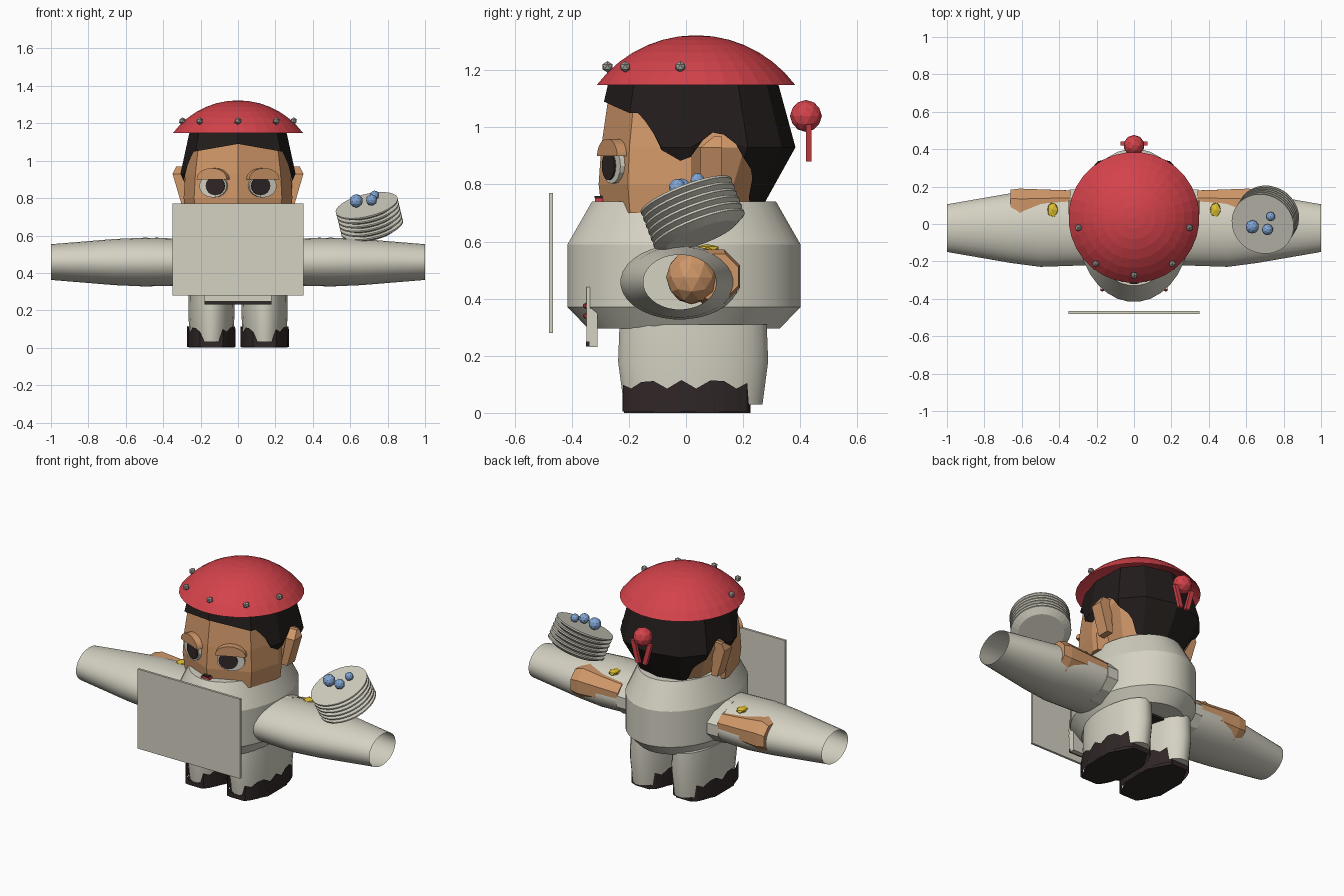
import bpy, bmesh, math
from mathutils import Vector, Matrix

if "Cube" in bpy.data.objects:
    bpy.data.objects.remove(bpy.data.objects["Cube"])


def material(name, r, g, b):
    m = bpy.data.materials.new(name)
    m.use_nodes = True
    m.diffuse_color = (r, g, b, 1)
    bsdf = m.node_tree.nodes["Principled BSDF"]
    bsdf.inputs["Base Color"].default_value = (r, g, b, 1)
    bsdf.inputs["Roughness"].default_value = 0.8
    return m


CREAM = material("cream cloth", 0.66, 0.64, 0.54)
RED = material("hat red", 0.66, 0.055, 0.07)
SKIN = material("skin", 0.63, 0.31, 0.14)
HAIR = material("hair black", 0.016, 0.012, 0.011)
DARK = material("shoe brown", 0.03, 0.02, 0.02)
BLUE = material("berry blue", 0.22, 0.38, 0.66)
YELLOW = material("yellow", 0.72, 0.52, 0.03)
STEEL = material("stud grey", 0.35, 0.34, 0.31)


def finish(name, bm, mat, smooth=None):
    bmesh.ops.remove_doubles(bm, verts=bm.verts, dist=0.0002)
    bmesh.ops.recalc_face_normals(bm, faces=bm.faces)
    mesh = bpy.data.meshes.new(name)
    bm.to_mesh(mesh)
    bm.free()
    mesh.materials.append(mat)
    ob = bpy.data.objects.new(name, mesh)
    bpy.context.collection.objects.link(ob)
    if smooth:
        bpy.ops.object.select_all(action="DESELECT")
        ob.select_set(True)
        bpy.context.view_layer.objects.active = ob
        bpy.ops.object.shade_smooth_by_angle(angle=math.radians(smooth))
    return ob


def loft(name, rings, mat, bottom=True, top=True, smooth=None, closed=True):
    bm = bmesh.new()
    rows = [[bm.verts.new(p) for p in ring] for ring in rings]
    n = len(rows[0])
    for a, b in zip(rows, rows[1:]):
        for i in range(n if closed else n - 1):
            j = (i + 1) % n
            bm.faces.new((a[i], a[j], b[j], b[i]))
    if bottom:
        bm.faces.new(rows[0])
    if top:
        bm.faces.new(rows[-1])
    return finish(name, bm, mat, smooth)


def ellipse(cx, cy, z, a, b, n=24):
    steps = [(i + 0.5) * math.tau / n for i in range(n)]
    return [(cx + a * math.cos(t), cy + b * math.sin(t), z) for t in steps]


def across(x, cy, cz, b, c, n=24):
    return [(x, p[0], p[1]) for p in ellipse(cy, cz, 0, b, c, n)]


def box(name, low, high, mat):
    ring = [(low[0], low[1]), (high[0], low[1]), (high[0], high[1]), (low[0], high[1])]
    return loft(name, [[(x, y, z) for x, y in ring] for z in (low[2], high[2])], mat)


def ball(name, centre, scale, mat, detail=1, smooth=None):
    bm = bmesh.new()
    bmesh.ops.create_icosphere(bm, subdivisions=detail, radius=1)
    bm.transform(Matrix.Translation(centre) @ Matrix.Diagonal((*scale, 1)))
    return finish(name, bm, mat, smooth)


def lerp(table, v):
    for (a, p), (b, q) in zip(table, table[1:]):
        if v <= b:
            return p + (q - p) * max(0, v - a) / (b - a)
    return table[-1][1]


# Torso
TORSO = [(0.295, 0.82), (0.37, 1), (0.59, 1), (0.74, 0.79)]
loft("torso", [ellipse(0, -0.007, z, 0.305 * s, 0.41 * s, 32) for z, s in TORSO], CREAM, smooth=20)
box("crotch", (-0.1, -0.15, 0.282), (0.1, 0.2, 0.294), DARK)

# Head and hair share one plan, swelling and shrinking with height
HALF = [(0, -0.30), (0.23, -0.20), (0.285, -0.02), (0.275, 0.2), (0.18, 0.31), (0, 0.355)]
plan = []
for (x0, y0), (x1, y1) in zip(HALF, HALF[1:]):
    plan += [(x0 + (x1 - x0) * k / 6, y0 + (y1 - y0) * k / 6) for k in range(6)]
plan.append(HALF[-1])
plan += [(-x, y) for x, y in plan[-2:0:-1]]
HAIR_SIZE = [(0.7, 0.72), (0.93, 1.08), (1.165, 0.9)]
FACE_SIZE = [(0.7, 0.98), (0.8, 1.02), (0.93, 0.99), (1.16, 0.88)]
HAIRLINE = [(-0.30, 1.09), (-0.2, 1.05), (-0.17, 1.05), (-0.12, 1.0), (-0.08, 0.92), (0, 0.87),
            (0.05, 0.95), (0.1, 0.99), (0.15, 0.96), (0.2, 0.89), (0.25, 0.84), (0.28, 0.73)]


def skull(z):
    back, front = 0.95 * lerp(HAIR_SIZE, z), lerp(FACE_SIZE, z)
    size = [front if y < 0.05 else back for x, y in plan]
    return [(x * s, y * s, z) for (x, y), s in zip(plan, size)]


loft("head", [skull(z) for z in (0.7, 0.8, 0.93, 1.15)], SKIN)
hair_rows = []
for level in (0, 0.93, 1.05, 1.165):
    row = []
    for x, y in plan:
        z = max(level, lerp(HAIRLINE, y))
        s = lerp(HAIR_SIZE, z)
        row.append((x * s, y * s, z))
    hair_rows.append(row)
loft("hair", hair_rows, HAIR, bottom=False)

# Hat dome, studs and bobble with two tails
dome = []
for k in range(8):
    t = math.asin(0.8) * (1 - k / 7.05)
    dome.append(ellipse(0, 0.035, 0.885 + 0.4375 * math.cos(t), 0.4375 * math.sin(t), 0.4375 * math.sin(t), 32))
loft("hat", dome, RED, bottom=False)
for x, y in [(0, -0.275), (0.205, -0.213), (-0.205, -0.213), (0.297, -0.02), (-0.297, -0.02)]:
    ball("hat_stud", (x, y, 1.212), (0.02, 0.02, 0.02), STEEL)
ball("bobble", (0, 0.42, 1.04), (0.056, 0.056, 0.056), RED, 2)

# Face: layered eyes set on the slanted cheeks
def eye_plate(name, side, cx, cz, rx, rz, depth, mat, start=0, end=math.tau):
    out = Vector((0.4 * side, -0.917, 0))
    along = Vector((0.917 * side, 0.4, 0))
    base = Vector((side * 0.125, -0.248, cz)) + along * (cx - 0.125)
    steps = [start + (end - start) * i / 16 for i in range(16 if end > 6 else 17)]
    ring = [base + along * (rx * math.cos(t)) + Vector((0, 0, rz * math.sin(t))) for t in steps]
    loft(name, [[p - out * 0.02 for p in ring], [p + out * depth for p in ring]], mat)


for side, word in ((1, "left_"), (-1, "right_")):
    eye_plate(word + "eye_white", side, 0.128, 0.865, 0.08, 0.062, 0.016, CREAM)
    eye_plate(word + "iris", side, 0.113, 0.865, 0.055, 0.05, 0.022, DARK)
    eye_plate(word + "eyelid", side, 0.128, 0.9, 0.088, 0.06, 0.032, SKIN, 0, math.pi)

    # Ear leaning backwards
    ear = [(0.76, 0.05, 0.26, 0.3), (0.93, 0.05, 0.27, 0.35), (0.97, 0.1, 0.27, 0.33)]
    loft(word + "ear", [[(side * a, y, z), (side * b, y, z), (side * b, 0.125, z), (side * a, 0.125, z)]
                        for z, y, a, b in ear], SKIN)

    # Bobble tail
    tail = []
    for x, z in ((0.022, 0.88), (0.058, 1.01)):
        tail.append([(side * (x + dx), 0.43 + dy, z) for dx, dy in
                     ((-0.014, -0.01), (0.014, -0.01), (0.014, 0.01), (-0.014, 0.01))])
    loft(word + "bobble_tail", tail, RED)

    # Open sleeve with a shoulder band
    sleeve = [(0.26, 0.2, 0.125), (0.5, 0.208, 0.131), (0.66, 0.187, 0.124), (1, 0.128, 0.096)]
    loft(word + "sleeve", [across(side * x, -0.022, 0.458, b, c, 32) for x, b, c in sleeve],
         CREAM, False, False, 40)
    loft(word + "shoulder_band", [across(side * x, -0.01, 0.458, 0.2, 0.128, 12) for x in (0.25, 0.345)], CREAM)

    # Bare arm showing through the sleeve, with a hand inside
    arm = [(0.34, 0.11, 0.075), (0.46, 0.105, 0.085), (0.61, 0.095, 0.102), (0.66, 0.105, 0.085)]
    loft(word + "arm", [across(side * x, y, 0.478, r, r, 8) for x, y, r in arm], SKIN)
    ball(word + "hand", (side * 0.64, 0.02, 0.475), (0.09, 0.09, 0.095), SKIN, 2)
    ball(word + "arm_jewel", (side * 0.435, 0.075, 0.575), (0.032, 0.045, 0.016), YELLOW)

    # Trouser leg
    leg = [(0.03, 0.115, 0.245), (0.18, 0.125, 0.265), (0.31, 0.122, 0.26)]
    loft(word + "leg", [ellipse(side * 0.142, 0.025, z, a, b) for z, a, b in leg], CREAM, smooth=40)

    # Shoe: flat sole and a ragged upper that leaves the toe and heel bare
    sole = ellipse(side * 0.142, 0.005, 0, 0.134, 0.24, 8)
    loft(word + "sole", [sole, [(x, y, 0.03) for x, y, z in sole]], DARK)
    low, high = [], []
    for i, (x, y, z) in enumerate(ellipse(side * 0.142, 0.01, 0, 0.13, 0.262, 32)):
        flank = abs(x - side * 0.142) / 0.13
        y = max(-0.222, min(0.225, y))
        low.append((x, y, 0.005))
        high.append((x, y, 0.032 if flank < 0.45 else 0.085 + 0.03 * flank * (i % 3 != 0)))
    loft(word + "shoe_upper", [low, high], DARK, False, False)

# Mouth
box("lips", (-0.028, -0.318, 0.735), (0.028, -0.29, 0.752), RED)
box("mouth_line", (-0.02, -0.32, 0.752), (0.02, -0.29, 0.76), DARK)

# Board held in front and the pouch behind it
box("board", (-0.35, -0.48, 0.28), (0.35, -0.466, 0.77), CREAM)
box("pouch", (-0.18, -0.338, 0.23), (0.18, -0.31, 0.365), CREAM)
box("pouch_flap", (-0.18, -0.349, 0.25), (0.18, -0.337, 0.44), CREAM)
box("pouch_hem", (-0.18, -0.351, 0.232), (0.18, -0.336, 0.25), DARK)
for x in (-0.17, 0.17):
    for z in (0.34, 0.375):
        ball("pouch_button", (x, -0.352, z), (0.012, 0.01, 0.01), RED)

# Tilted stack of plates with berries
normal = Vector((-0.22, -0.35, 0.91)).normalized()
tilt = Matrix.Translation((0.688, 0, 0.762)) @ normal.to_track_quat("Z", "Y").to_matrix().to_4x4()
for k in range(6):
    z = -0.025 * k
    rings = [ellipse(0, 0, z - h, r, r, 32) for h, r in ((0.03, 0.13), (0.008, 0.17), (0, 0.17))]
    plate = loft("plate", rings, CREAM)
    plate.data.transform(tilt)
for x, y, z, r in [(0.632, -0.015, 0.785, 0.036), (0.714, -0.03, 0.79, 0.03), (0.73, 0.04, 0.815, 0.025)]:
    ball("berry", (x, y, z), (r, r, r), BLUE, 2)
